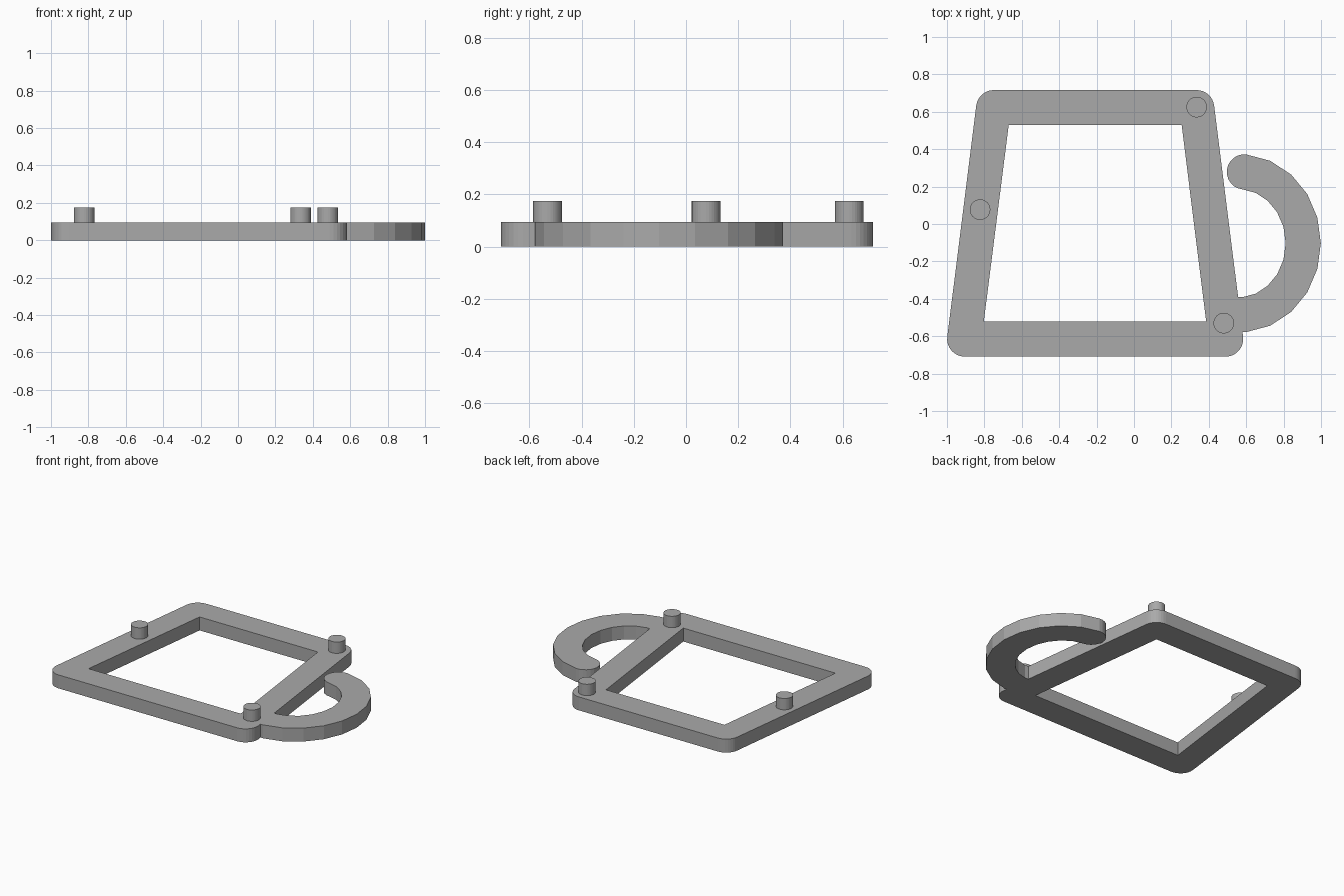
import bpy, bmesh, math
from mathutils import Vector

if "Cube" in bpy.data.objects:
    bpy.data.objects.remove(bpy.data.objects["Cube"])

THICK = 0.095
RADIUS = 0.094

grey = bpy.data.materials.new("plain grey")
grey.use_nodes = True
grey.diffuse_color = (0.4, 0.4, 0.4, 1)
grey.node_tree.nodes["Principled BSDF"].inputs["Base Color"].default_value = (0.4, 0.4, 0.4, 1)


def prism(name, outline, z0, z1):
    """Extrude a counter-clockwise outline upwards into a solid."""
    bm = bmesh.new()
    base = bm.faces.new([bm.verts.new((x, y, z0)) for x, y in outline])
    top = bmesh.ops.extrude_face_region(bm, geom=[base])["geom"]
    bmesh.ops.translate(bm, vec=(0, 0, z1 - z0),
                        verts=[g for g in top if isinstance(g, bmesh.types.BMVert)])
    bmesh.ops.recalc_face_normals(bm, faces=bm.faces)
    mesh = bpy.data.meshes.new(name)
    bm.to_mesh(mesh)
    bm.free()
    mesh.materials.append(grey)
    obj = bpy.data.objects.new(name, mesh)
    bpy.context.collection.objects.link(obj)
    return obj


def arc(cx, cy, r, start, end, steps):
    return [(cx + r * math.cos(start + (end - start) * i / steps),
             cy + r * math.sin(start + (end - start) * i / steps)) for i in range(steps + 1)]


def combine(target, tool, operation):
    """Apply a boolean and discard the tool."""
    mod = target.modifiers.new("combine", 'BOOLEAN')
    mod.object, mod.operation, mod.solver = tool, operation, 'EXACT'
    bpy.context.view_layer.objects.active = target
    bpy.ops.object.modifier_apply(modifier=mod.name)
    bpy.data.objects.remove(tool)


# Tapered frame with rounded outer corners
corners = [Vector(c) for c in ((-0.905, -0.615), (0.49, -0.615), (0.335, 0.622), (-0.75, 0.622))]
outline = []
for i, c in enumerate(corners):
    before, after = c - corners[i - 1], corners[(i + 1) % 4] - c
    start = math.atan2(-before.x, before.y)
    end = math.atan2(-after.x, after.y)
    if end < start:
        end += math.tau
    outline += arc(c.x, c.y, RADIUS, start, end, 8)
frame = prism("mug_frame", outline, 0, THICK)
opening = prism("opening_cutter", [(-0.803, -0.521), (0.386, -0.521), (0.255, 0.528), (-0.67, 0.528)],
                -0.1, 0.2)
combine(frame, opening, 'DIFFERENCE')

# Open hook handle swept along an ellipse, with a round free end
outer, inner = [], []
angles = [math.radians(-102 + 17 * i) for i in range(12)]
for a in angles:
    p = Vector((0.56 + 0.345 * math.cos(a), -0.103 + 0.383 * math.sin(a)))
    n = Vector((0.383 * math.cos(a), 0.345 * math.sin(a))).normalized()
    outer.append(tuple(p + n * RADIUS))
    inner.append(tuple(p - n * RADIUS))
facing = math.atan2(n.y, n.x)
cap = arc(p.x, p.y, RADIUS, facing, facing + math.pi, 12)
handle = prism("handle", outer + cap[1:-1] + inner[::-1], 0, THICK)
combine(frame, handle, 'UNION')

# Locating pegs
for name, x, y in (("left_peg", 0.335, 0.625), ("right_peg", -0.823, 0.077), ("handle_peg", 0.48, -0.53)):
    prism(name, arc(x, y, 0.055, 0, math.tau, 32)[:-1], THICK - 0.005, 0.175)
